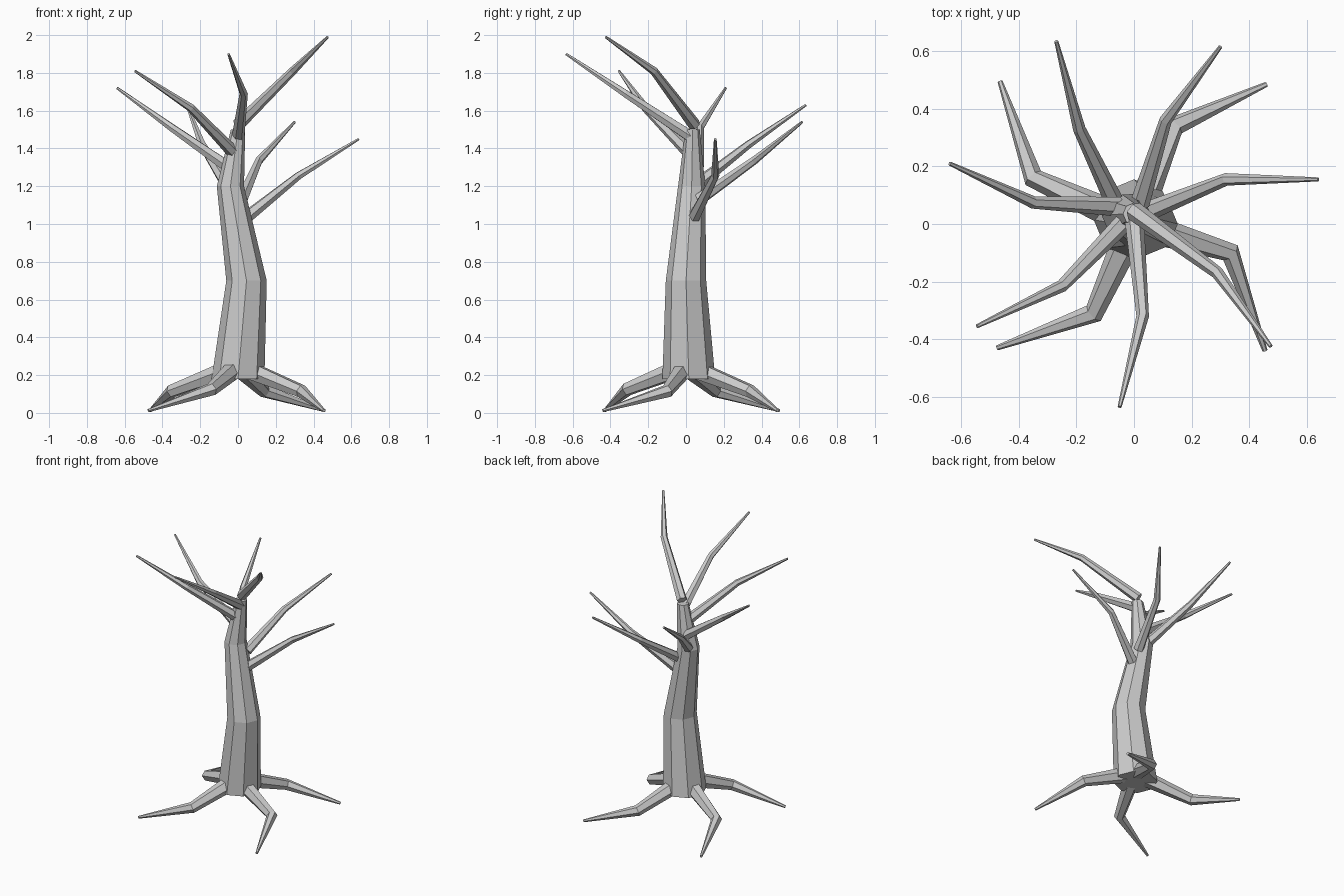
import bpy, bmesh, math
from mathutils import Vector

cube = bpy.data.objects.get("Cube")
if cube:
    bpy.data.objects.remove(cube)

# Single bark colour
bark = bpy.data.materials.new("bark_grey")
bark.use_nodes = True
GREY = (0.6, 0.6, 0.6, 1)
bark.diffuse_color = GREY
bark.node_tree.nodes["Principled BSDF"].inputs["Base Color"].default_value = GREY


def limb(name, path, radii, sides, level=False):
    """Faceted tapering tube through the path points, closed at both ends."""
    pts = [Vector(p) for p in path]
    bm = bmesh.new()
    rings = []
    for i, (p, r) in enumerate(zip(pts, radii)):
        ahead = (pts[min(i + 1, len(pts) - 1)] - p).normalized()
        behind = (p - pts[max(i - 1, 0)]).normalized()
        axis = Vector((0, 0, 1)) if level else (ahead + behind).normalized()
        u = Vector((1, 0, 0)) if level else Vector((0, 0, 1)).cross(axis).normalized()
        v = axis.cross(u)
        angles = [math.tau * k / sides for k in range(sides)]
        rings.append([bm.verts.new(p + r * (u * math.cos(a) + v * math.sin(a)))
                      for a in angles])
    for low, high in zip(rings, rings[1:]):
        for k in range(sides):
            n = (k + 1) % sides
            bm.faces.new((low[k], low[n], high[n], high[k]))
    bm.faces.new(rings[0][::-1])
    bm.faces.new(rings[-1])
    bmesh.ops.recalc_face_normals(bm, faces=bm.faces)
    mesh = bpy.data.meshes.new(name)
    bm.to_mesh(mesh)
    bm.free()
    mesh.materials.append(bark)
    obj = bpy.data.objects.new(name, mesh)
    bpy.context.collection.objects.link(obj)
    return obj


# Crooked trunk
limb("trunk",
     [(0, 0.015, 0.18), (0.045, 0, 0.7), (-0.04, 0.03, 1.2), (0, 0.035, 1.5)],
     [0.14, 0.107, 0.072, 0.038], 8, level=True)

# Branches spiralling down from the top: base, elbow, tip
branches = [
    [(0, 0.045, 1.525), (0.29, -0.17, 1.81), (0.475, -0.425, 1.99)],
    [(0, 0.03, 1.46), (0.03, -0.32, 1.69), (-0.05, -0.635, 1.9)],
    [(-0.03, 0.01, 1.385), (-0.25, -0.215, 1.615), (-0.545, -0.355, 1.81)],
    [(-0.05, 0.06, 1.3), (-0.35, 0.075, 1.51), (-0.64, 0.21, 1.72)],
    [(-0.06, 0.06, 1.21), (-0.19, 0.33, 1.42), (-0.27, 0.635, 1.63)],
    [(0.02, 0.07, 1.13), (0.11, 0.36, 1.335), (0.3, 0.615, 1.54)],
    [(0.05, 0.045, 1.04), (0.32, 0.155, 1.255), (0.64, 0.155, 1.45)],
]
for i, path in enumerate(branches):
    limb(f"branch_{i + 1}", path, [0.034, 0.022, 0.007], 6)

# Four roots twisting outward to the ground
roots = {
    "root_front_right": [(0, 0, 0.25), (-0.14, -0.31, 0.125), (-0.475, -0.43, 0.012)],
    "root_front_left": [(0, 0, 0.25), (0.335, -0.1, 0.115), (0.455, -0.44, 0.012)],
    "root_back_left": [(0, 0, 0.25), (0.14, 0.34, 0.115), (0.46, 0.485, 0.012)],
    "root_back_right": [(0, 0, 0.25), (-0.35, 0.16, 0.115), (-0.465, 0.495, 0.012)],
}
for name, path in roots.items():
    limb(name, path, [0.055, 0.036, 0.009], 6)
